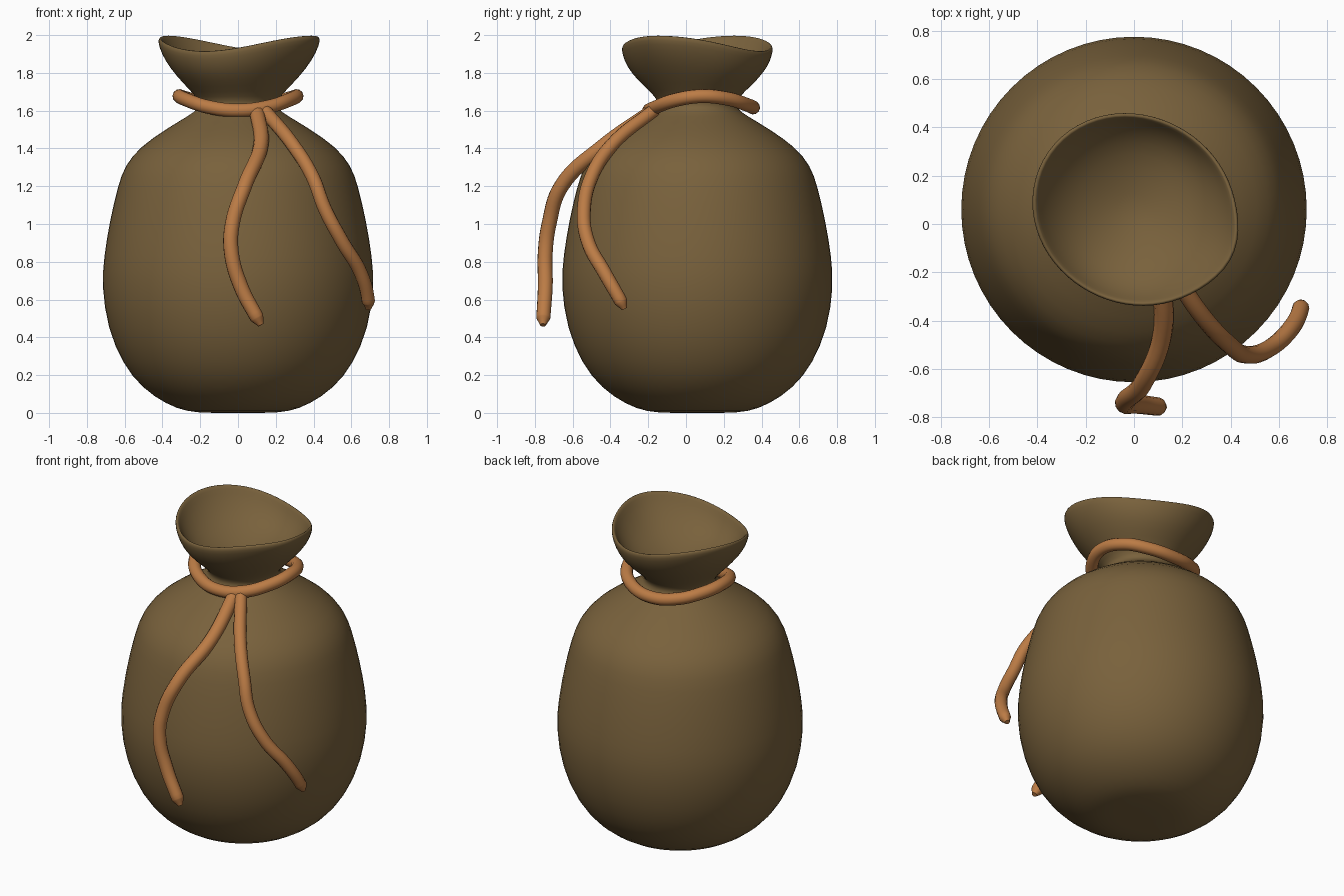
import bpy, bmesh
from math import cos, sin, pi, radians, exp

if "Cube" in bpy.data.objects:
    bpy.data.objects.remove(bpy.data.objects["Cube"])


def material(name, color):
    m = bpy.data.materials.new(name)
    m.diffuse_color = color
    m.use_nodes = True
    m.node_tree.nodes["Principled BSDF"].inputs["Base Color"].default_value = m.diffuse_color
    return m


cloth = material("brown_cloth", (0.19, 0.12, 0.045, 1))
rope = material("orange_cord", (0.50, 0.20, 0.06, 1))

CY = 0.06   # sack axis in y
SEG = 32

# Sack profile: radius, height, how strongly the mouth's wave applies
profile = [
    (0.15, 0.0, 0), (0.27, 0.005, 0), (0.38, 0.045, 0), (0.51, 0.13, 0),
    (0.615, 0.26, 0), (0.695, 0.45, 0), (0.726, 0.67, 0), (0.714, 0.83, 0),
    (0.682, 1.02, 0), (0.64, 1.20, 0), (0.603, 1.31, 0), (0.52, 1.41, 0),
    (0.38, 1.505, 0), (0.26, 1.575, 0), (0.21, 1.61, 0), (0.205, 1.65, 0),
    (0.25, 1.705, 0.1), (0.325, 1.79, 0.4), (0.385, 1.88, 0.75),
    (0.414, 1.96, 1), (0.417, 1.99, 1), (0.405, 2.003, 1), (0.392, 1.985, 1),
    (0.365, 1.93, 0.9), (0.29, 1.83, 0.5), (0.18, 1.76, 0.15), (0.08, 1.725, 0),
]


# Sack: lathed body with a gathered neck and a wavy, slightly skewed mouth
bm = bmesh.new()
rings = []
for r, z, w in profile:
    ring = []
    for i in range(SEG):
        a = 2 * pi * i / SEG
        wave = cos(2 * (a - radians(152)))
        d = (a - radians(335) + pi) % (2 * pi) - pi
        rr = r * (1 + w * (0.05 * wave + 0.06 * exp(-(d / 0.35) ** 2) - 0.01))
        ring.append(bm.verts.new((rr * cos(a), CY + rr * sin(a),
                                  z - 0.042 * w * (1 - wave))))
    rings.append(ring)
for lo, hi in zip(rings, rings[1:]):
    for i in range(SEG):
        j = (i + 1) % SEG
        bm.faces.new((lo[i], lo[j], hi[j], hi[i]))
for ring, z in ((rings[0], 0.0), (rings[-1], 1.715)):
    pole = bm.verts.new((0, CY, z))
    for i in range(SEG):
        bm.faces.new((ring[i], ring[(i + 1) % SEG], pole))
bmesh.ops.recalc_face_normals(bm, faces=bm.faces)
for f in bm.faces:
    f.smooth = True
mesh = bpy.data.meshes.new("sack")
bm.to_mesh(mesh)
bm.free()
sack = bpy.data.objects.new("sack", mesh)
bpy.context.collection.objects.link(sack)
mesh.materials.append(cloth)
sub = sack.modifiers.new("smooth", "SUBSURF")
sub.levels = sub.render_levels = 1


def cord(name, pts, radius, closed=False):
    cu = bpy.data.curves.new(name, "CURVE")
    cu.dimensions = "3D"
    cu.bevel_depth = radius
    cu.bevel_resolution = 4
    cu.resolution_u = 8
    cu.use_fill_caps = True
    sp = cu.splines.new("BEZIER")
    sp.bezier_points.add(len(pts) - 1)
    for bp, p in zip(sp.bezier_points, pts):
        bp.co = p
        bp.handle_left_type = bp.handle_right_type = "AUTO"
    sp.use_cyclic_u = closed
    if not closed:   # rounded tip
        last = sp.bezier_points[-1]
        last.radius = 0.4
        sp.bezier_points[-2].radius = 0.95
    ob = bpy.data.objects.new(name, cu)
    bpy.context.collection.objects.link(ob)
    cu.materials.append(rope)
    bpy.ops.object.select_all(action="DESELECT")
    ob.select_set(True)
    bpy.context.view_layer.objects.active = ob
    bpy.ops.object.convert(target="MESH")
    bpy.ops.object.shade_smooth_by_angle(angle=radians(60))


# Cord tied around the neck: high at the sides, low at front and back
loop = []
for k in range(12):
    a = 2 * pi * k / 12
    z = 1.643 - 0.034 * cos(2 * a + pi) + 0.008 * sin(a)
    loop.append((0.31 * cos(a), 0.08 + 0.275 * sin(a), z))
cord("neck_cord", loop, 0.037, True)

# Two loose cord ends hanging down the front
cord("cord_end_centre", [
    (0.10, -0.17, 1.60), (0.12, -0.44, 1.41), (0.035, -0.66, 1.20),
    (-0.03, -0.725, 1.00), (-0.035, -0.745, 0.85), (0.015, -0.745, 0.67),
    (0.10, -0.755, 0.505), (0.122, -0.757, 0.465)], 0.04)
cord("cord_end_right", [
    (0.14, -0.17, 1.60), (0.29, -0.39, 1.42), (0.395, -0.50, 1.25),
    (0.46, -0.54, 1.08), (0.55, -0.52, 0.91), (0.65, -0.43, 0.74),
    (0.69, -0.345, 0.59), (0.69, -0.325, 0.55)], 0.037)
